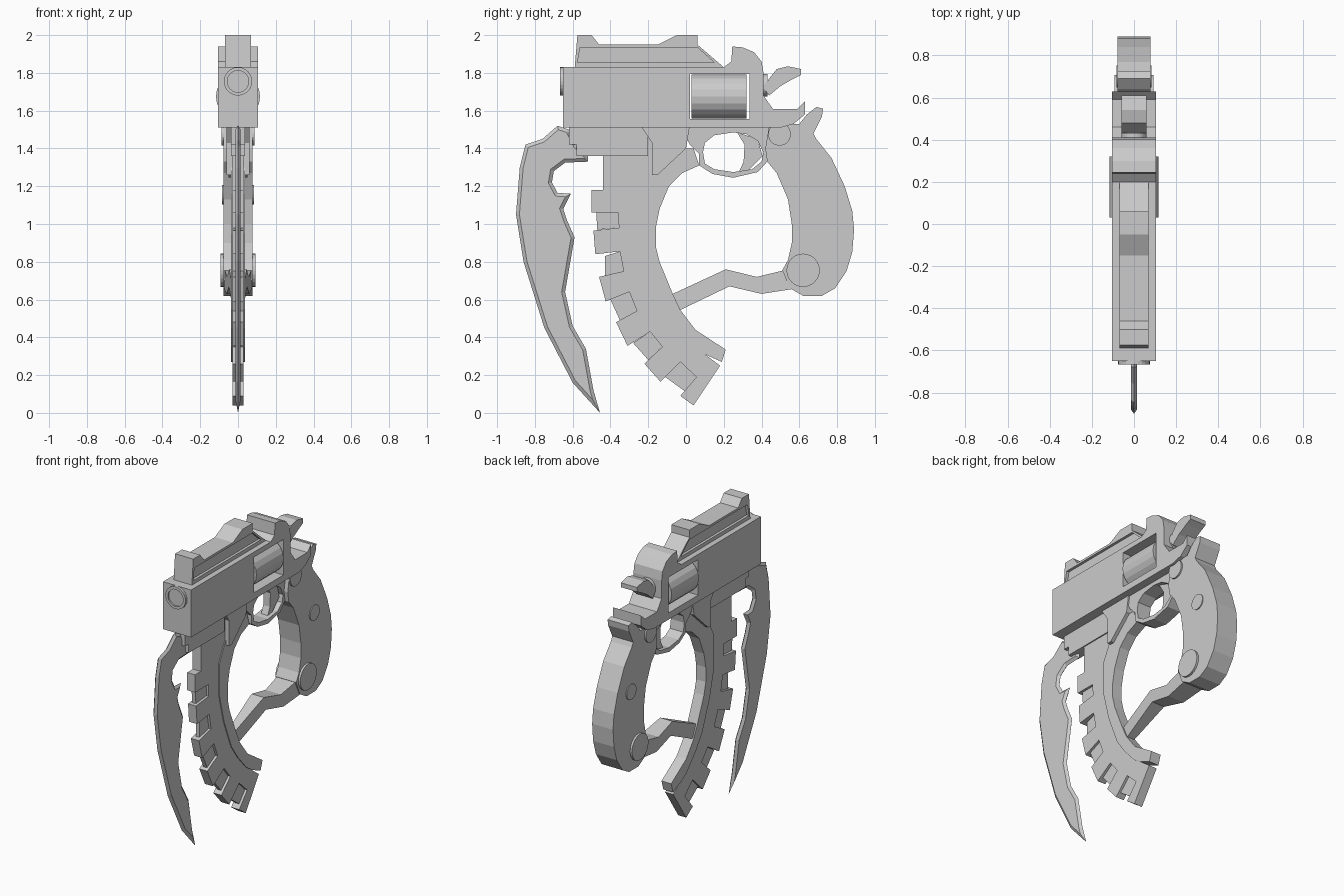
import bpy, bmesh, math
from mathutils import Matrix


def finish(bm, name):
    bmesh.ops.recalc_face_normals(bm, faces=bm.faces)
    me = bpy.data.meshes.new(name)
    bm.to_mesh(me)
    bm.free()
    ob = bpy.data.objects.new(name, me)
    bpy.context.collection.objects.link(ob)
    return ob


def plate(name, pts, half, x=0.0):
    """Side profile of (y, z) points extruded to +-half; half may depend on y."""
    w = half if callable(half) else (lambda y: half)
    bm = bmesh.new()
    a = [bm.verts.new((x - w(y), y, z)) for y, z in pts]
    b = [bm.verts.new((x + w(y), y, z)) for y, z in pts]
    bm.faces.new(a)
    bm.faces.new(b[::-1])
    n = len(pts)
    for i in range(n):
        j = (i + 1) % n
        bm.faces.new((a[i], b[i], b[j], a[j]))
    return finish(bm, name)


def cyl(name, r, length, loc, axis, sides=24):
    bm = bmesh.new()
    rot = Matrix.Rotation(math.pi / 2, 4, 'Y' if axis == 'X' else 'X')
    bmesh.ops.create_cone(bm, cap_ends=True, segments=sides, radius1=r, radius2=r,
                          depth=length, matrix=Matrix.Translation(loc) @ rot)
    return finish(bm, name)


def cut(ob, *cutters):
    for c in cutters:
        m = ob.modifiers.new("cut", 'BOOLEAN')
        m.operation = 'DIFFERENCE'
        m.solver = 'EXACT'
        m.object = c
        c.hide_render = True
        c.hide_viewport = False
        c.display_type = 'WIRE'
    bpy.context.view_layer.update()
    dg = bpy.context.evaluated_depsgraph_get()
    me = bpy.data.meshes.new_from_object(ob.evaluated_get(dg))
    ob.modifiers.clear()
    ob.data = me
    for c in cutters:
        bpy.data.objects.remove(c)


# Upper body with rear hump and tang, window cut through for the drum
body = plate("upper_body", [
    (-.65, 1.51), (-.65, 1.83), (.2, 1.83), (.24, 1.86), (.245, 1.94), (.30, 1.935),
    (.36, 1.91), (.4, 1.86), (.41, 1.8), (.41, 1.68), (.46, 1.61), (.59, 1.61),
    (.63, 1.65), (.63, 1.58), (.57, 1.53), (.5, 1.51)], .105)
cut(body, plate("window_cutter", [(.02, 1.555), (.02, 1.795), (.335, 1.795), (.335, 1.555)], .3))
cyl("drum", .117, .29, (0, .175, 1.675), 'Y', 20)

# Top rail with a recessed panel on each side
rail = plate("top_rail", [
    (-.59, 1.82), (-.575, 2), (-.5, 2), (-.46, 1.95), (-.15, 1.95), (-.05, 2),
    (.06, 2), (.06, 1.95), (.2, 1.83), (.2, 1.82)], .068)
panel = [(-.575, 1.855), (-.56, 1.935), (.06, 1.935), (.15, 1.855)]
cut(rail, *[plate("panel_cutter", panel, .025, s * .075) for s in (-1, 1)])

# Muzzle ring, rear knob and hammer
muzzle = cyl("muzzle_ring", .075, .06, (0, -.637, 1.755), 'Y')
cut(muzzle, cyl("bore_cutter", .057, .03, (0, -.672, 1.755), 'Y'))
cyl("rear_knob", .06, .04, (0, .412, 1.735), 'Y')
plate("hammer", [(.41, 1.72), (.44, 1.68), (.5, 1.73), (.57, 1.77), (.61, 1.79),
                 (.61, 1.82), (.54, 1.835), (.48, 1.82), (.44, 1.77)], .06)

# Toothed front curve: teeth stand between thin recessed boxes
teeth = [[(-.5, 1.18), (-.5, 1.06)], [(-.49, .965), (-.48, .84)], [(-.46, .72), (-.425, .59)],
         [(-.37, .48), (-.31, .355)], [(-.22, .26), (-.135, .165)], [(-.03, .09), (.04, .04)]]
boxes = [[(-.475, 1.06), (-.36, 1.06), (-.355, .98), (-.47, .97)],
         [(-.43, .83), (-.35, .855), (-.33, .75), (-.43, .72)],
         [(-.40, .60), (-.30, .64), (-.26, .54), (-.35, .49)],
         [(-.28, .37), (-.19, .43), (-.125, .35), (-.2, .28)],
         [(-.11, .19), (-.03, .27), (.055, .19), (0, .11)]]
outline = [(.01, 1.51), (-.62, 1.51), (-.62, 1.42), (-.58, 1.42), (-.58, 1.36),
           (-.44, 1.36), (-.44, 1.18)]
for i, tooth in enumerate(teeth):
    outline += tooth
    if i < len(boxes):
        outline += boxes[i][1:3]
        plate(f"tooth_gap_{i + 1}", boxes[i], .014)
inner = [(.07, 1.31), (-.02, 1.27), (-.09, 1.2), (-.14, 1.08), (-.16, .98), (-.16, .88),
         (-.14, .8), (-.07, .63), (-.03, .545), (.05, .44), (.21, .335)]
groove = [(.19, .27), (.10, .31), (.04, .35), (-.05, .45), (-.12, .55), (-.2, .75),
          (-.25, .95), (-.25, 1.16), (-.18, 1.3)]
plate("toothed_curve", outline + [(.18, .25)] + groove[1:], .03)
plate("inner_strip", inner + groove + [(-.1, 1.4), (.04, 1.4)], .036)
plate("front_frame", [(-.24, 1.52), (-.18, 1.43), (-.18, 1.26), (-.15, 1.26),
                      (.0, 1.4), (.02, 1.52)], .06)
plate("front_mount", [(-.62, 1.52), (-.62, 1.42), (-.58, 1.42), (-.58, 1.36), (-.44, 1.36),
                      (-.2, 1.36), (-.2, 1.52)], .038)

# Trigger guard loop and trigger
outer = [(.07, 1.37), (.07, 1.31), (.14, 1.265), (.25, 1.245), (.38, 1.275), (.43, 1.33),
         (.42, 1.4), (.46, 1.47), (.46, 1.52), (-.03, 1.52), (.02, 1.42)]
hole = [(.09, 1.38), (.1, 1.32), (.15, 1.29), (.25, 1.275), (.35, 1.29), (.4, 1.33),
        (.41, 1.38), (.38, 1.44), (.32, 1.475), (.25, 1.485), (.15, 1.47), (.1, 1.43)]
plate("trigger_guard", outer + [outer[0], hole[0]] + hole[:0:-1] + [hole[0]], .05)
plate("trigger", [(.27, 1.485), (.31, 1.42), (.305, 1.33), (.28, 1.275), (.33, 1.285),
                  (.405, 1.36), (.38, 1.45)], .025)

# Rear grip, tapering strut and pins
plate("rear_grip", [
    (.44, 1.52), (.6, 1.53), (.64, 1.58), (.69, 1.62), (.725, 1.61), (.72, 1.57), (.675, 1.48),
    (.69, 1.45), (.77, 1.35), (.84, 1.2), (.88, 1.07), (.89, .97), (.88, .85), (.85, .75),
    (.79, .66), (.72, .62), (.62, .62), (.55, .66), (.51, .755), (.54, .81), (.56, .9),
    (.56, 1), (.54, 1.13), (.48, 1.27), (.43, 1.33), (.42, 1.4)], .078)
plate("strut", [(.56, .655), (.4, .63), (.23, .67), (-.03, .545), (-.07, .63), (.21, .76),
                (.375, .72), (.56, .765)], lambda y: .025 + .075 * (y + .07))
for name, r, half, y, z in (("upper_pin", .06, .088, .495, 1.475),
                            ("middle_pin", .052, .084, .7, 1.155),
                            ("lower_pin", .088, .092, .62, .755)):
    cyl(name, r, half * 2, (0, y, z), 'X')

# Curved front blade with sharpened edges on both sides
blade = [(-.85, 1.42), (-.76, 1.45), (-.68, 1.52), (-.62, 1.5), (-.58, 1.42), (-.52, 1.36),
         (-.52, 1.33), (-.64, 1.325), (-.7, 1.28), (-.71, 1.22), (-.68, 1.165), (-.61, 1.16),
         (-.65, 1.08), (-.63, 1.02), (-.59, .93), (-.64, .64), (-.6, .46), (-.53, .34),
         (-.49, .12), (-.455, 0), (-.6, .16), (-.75, .45), (-.86, .8), (-.9, 1.05), (-.88, 1.3)]
bm = bmesh.new()
rim = [bm.verts.new((0, y, z)) for y, z in blade]
for side in (rim, rim[::-1]):
    f = bm.faces.new(side)
    f.normal_update()
    bmesh.ops.inset_region(bm, faces=[f], thickness=.018, depth=.014,
                           use_boundary=True, use_even_offset=True)
finish(bm, "front_blade")
